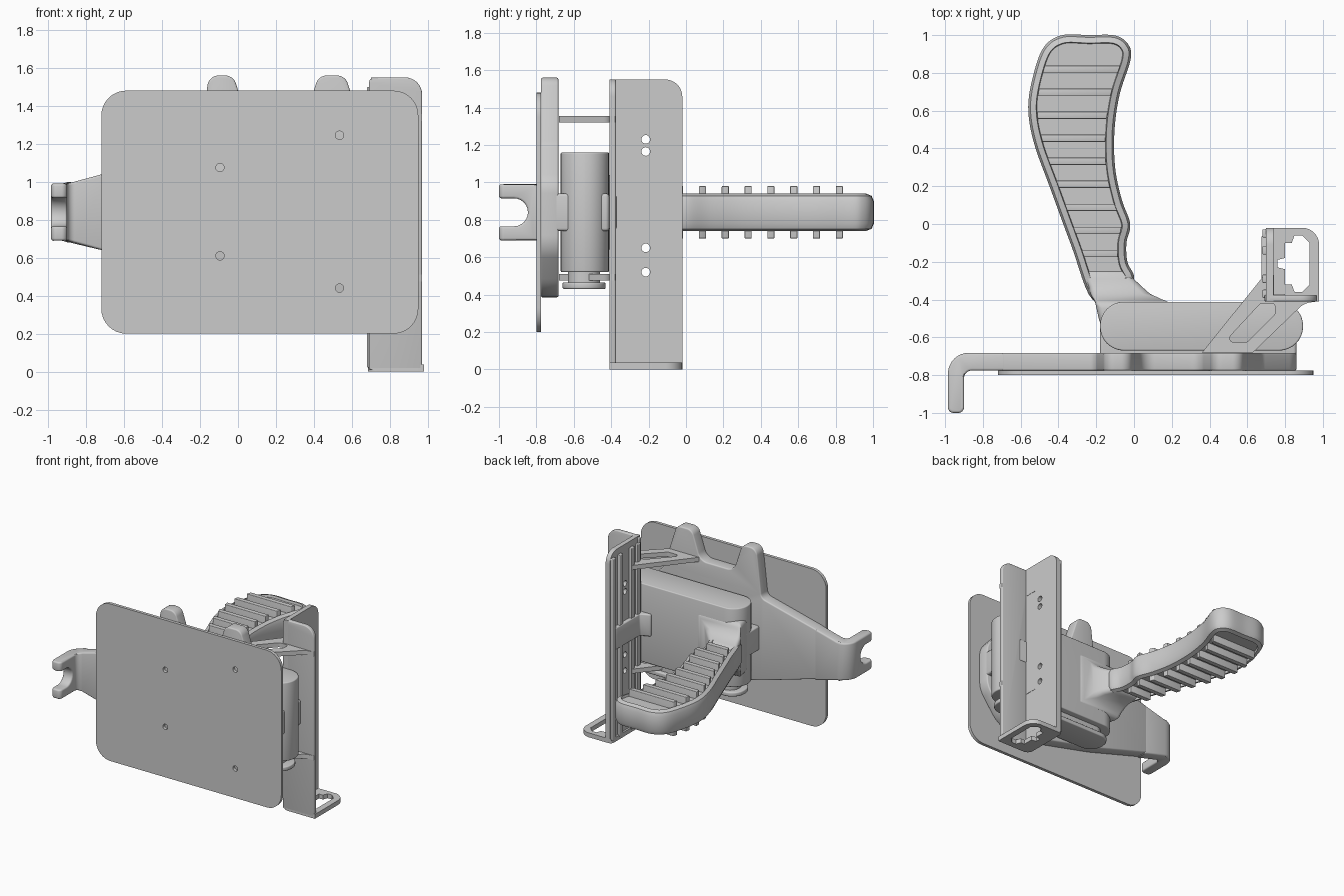
import bpy, bmesh, math
from mathutils import Vector

if "Cube" in bpy.data.objects:
    bpy.data.objects.remove(bpy.data.objects["Cube"])

MAPS = {'z': lambda u, v, w: (u, v, w),
        'y': lambda u, v, w: (u, w, v),
        'x': lambda u, v, w: (w, u, v)}


def fillet(pts, n=8):
    """Round polygon corners; each point is (u, v) or (u, v, radius)."""
    out = []
    for i, p in enumerate(pts):
        b = Vector(p[:2])
        if len(p) < 3:
            out.append(b)
            continue
        a, c = Vector(pts[i - 1][:2]) - b, Vector(pts[(i + 1) % len(pts)][:2]) - b
        half = a.angle(c) / 2
        d = min(p[2] / math.tan(half), a.length * .49, c.length * .49)
        a, c, w = b + a.normalized() * d, b + c.normalized() * d, math.sin(half)
        for k in range(n + 1):
            t = k / n
            k0, k1, k2 = (1 - t) ** 2, 2 * w * t * (1 - t), t * t
            out.append((a * k0 + b * k1 + c * k2) / (k0 + k1 + k2))
    return out


def smooth_loop(pts, n=6):
    """Closed Catmull-Rom curve through points."""
    v, m, out = [Vector(p) for p in pts], len(pts), []
    for i in range(m):
        a, b, c, d = v[i - 1], v[i], v[(i + 1) % m], v[(i + 2) % m]
        for k in range(n):
            t = k / n
            out.append(.5 * (2 * b + (c - a) * t + (2 * a - 5 * b + 4 * c - d) * t * t
                             + (3 * b - a - 3 * c + d) * t ** 3))
    return out


def circle(u, v, r, n=20):
    return [(u + r * math.cos(2 * math.pi * k / n), v + r * math.sin(2 * math.pi * k / n))
            for k in range(n)]


def finish(name, bm, bevel=0.0, cutter=None):
    bmesh.ops.recalc_face_normals(bm, faces=bm.faces[:])
    me = bpy.data.meshes.new(name)
    bm.to_mesh(me)
    bm.free()
    ob = bpy.data.objects.new(name, me)
    bpy.context.collection.objects.link(ob)
    bpy.ops.object.select_all(action='DESELECT')
    bpy.context.view_layer.objects.active = ob
    ob.select_set(True)
    if cutter:
        m = ob.modifiers.new("cut", 'BOOLEAN')
        m.object, m.operation = cutter, 'DIFFERENCE'
    if bevel:
        m = ob.modifiers.new("bevel", 'BEVEL')
        m.width, m.segments, m.limit_method, m.angle_limit = bevel, 3, 'ANGLE', math.radians(50)
    if ob.modifiers:
        bpy.ops.object.convert(target='MESH')
        ob = bpy.context.object
    bpy.ops.object.shade_smooth_by_angle(angle=math.radians(35))
    return ob


def prism_bm(outline, axis, lo, hi, holes=()):
    bm = bmesh.new()
    f = MAPS[axis]
    loops = [[bm.verts.new(f(p[0], p[1], lo)) for p in lp] for lp in [outline, *holes]]
    if holes:
        edges = [bm.edges.new((lp[i - 1], lp[i])) for lp in loops for i in range(len(lp))]
        bmesh.ops.triangle_fill(bm, edges=edges, use_beauty=True)
    else:
        bm.faces.new(loops[0])
    ext = bmesh.ops.extrude_face_region(bm, geom=bm.faces[:])
    bmesh.ops.translate(bm, vec=f(0, 0, hi - lo),
                        verts=[g for g in ext['geom'] if isinstance(g, bmesh.types.BMVert)])
    bmesh.ops.recalc_face_normals(bm, faces=bm.faces[:])
    return bm


def prism(name, outline, axis, lo, hi, holes=(), bevel=0.0):
    return finish(name, prism_bm(outline, axis, lo, hi, holes), bevel)


def rect(u0, u1, v0, v1, r=0.0):
    pts = [(u0, v0), (u1, v0), (u1, v1), (u0, v1)]
    return fillet([(*p, r) for p in pts]) if r else pts


MID = 0.84

# front plate with four screw holes
prism("front_plate", rect(-.72, .95, .2, 1.48, .13), 'y', -.80, -.775,
      [circle(x, z, .022) for x, z in ((-.095, 1.075), (-.095, .61), (.535, 1.245), (.535, .44))])

# backing bracket with two prongs
prism("backing_bracket", fillet([
    (-.70, 1.045), (-.2, 1.17, .05), (-.155, 1.56, .06), (-.025, 1.56, .06), (.05, 1.33, .08),
    (.35, 1.33, .08), (.425, 1.56, .06), (.565, 1.56, .06), (.68, 1.2, .1), (.86, 1.0, .15),
    (.86, .65, .2), (.66, .385, .25), (.3, .385, .2), (-.2, .5, .1), (-.70, .645)]),
    'y', -.776, -.682, bevel=.01)

# hook arm, tapered, with a U notch in its tip
notch = prism("notch_cutter", [(-1.1, MID - .075), (-.92, MID - .075)]
              + [(-.92 + .075 * math.cos(a), MID + .075 * math.sin(a))
                 for a in (math.pi * (k / 12 - .5) for k in range(1, 12))]
              + [(-.92, MID + .075), (-1.1, MID + .075)], 'x', -1.2, -.86)
bm = prism_bm(fillet([(-.68, -.682), (-.985, -.682, .11), (-.985, -1, .03), (-.90, -1, .03),
                      (-.90, -.776, .04), (-.68, -.776)]), 'z', -1, 1)
for v in bm.verts:
    v.co.z = MID + v.co.z * (.15 + max(0, v.co.x + .9) * .27)
finish("hook_arm", bm, .012, notch)
bpy.data.objects.remove(notch)

# rounded body, bottom cap and the strap tying it to the bracket
prism("body", rect(-.18, .895, -.67, -.412, .129), 'z', .52, 1.16, bevel=.008)
prism("body_cap", rect(-.15, .87, -.66, -.43, .11), 'z', .43, .465, bevel=.008)
prism("body_cap_neck", rect(-.1, .8, -.63, -.46, .08), 'z', .46, .53)
prism("strap", fillet([(-.18, -.776), (.86, -.776), (.86, -.41, .02), (-.1, -.42), (-.18, -.5)]),
      'z', MID - .1, MID + .1, bevel=.015)

# grip: rounded edge and recessed panel on both faces
grip = smooth_loop([(-.22, -.40), (-.33, -.12), (-.44, .18), (-.53, .43), (-.56, .62), (-.53, .80),
                    (-.475, .94), (-.38, 1.0), (-.24, 1.0), (-.10, .998), (-.03, .95), (-.018, .87),
                    (-.075, .69), (-.103, .5), (-.10, .3), (-.065, .13), (-.02, 0), (-.04, -.1),
                    (-.035, -.2), (0, -.29), (-.08, -.36)])
bm = prism_bm(grip, 'z', MID - .06, MID + .06)
caps = [f for f in bm.faces if abs(f.normal.z) > .9]
for inset, depth in ((.012, .028), (.03, .012), (.004, -.02)):
    bmesh.ops.inset_region(bm, faces=caps, thickness=inset, depth=depth, use_even_offset=True)
finish("grip", bm)


def span(y):
    xs = []
    for i, b in enumerate(grip):
        a = grip[i - 1]
        if (a.y - y) * (b.y - y) < 0:
            xs.append(a.x + (b.x - a.x) * (y - a.y) / (b.y - a.y))
    return min(xs), max(xs)


# cross ribs standing through the grip
for i in range(9):
    y = .82 - .122 * i
    (a0, a1), (b0, b1) = span(y - .019), span(y + .019)
    prism(f"grip_rib_{i + 1}", [(a0 + .046, y - .019), (a1 - .046, y - .019),
                                (b1 - .046, y + .019), (b0 + .046, y + .019)],
          'z', MID - .14, MID + .14, bevel=.004)

# flared root blending the grip into the body
bm, rings = bmesh.new(), []
for y, x0, x1, h in ((-.24, -.27, -.03, .085), (-.29, -.26, -.002, .1), (-.33, -.243, .04, .112),
                     (-.37, -.23, .085, .138), (-.40, -.215, .15, .18), (-.418, -.205, .2, .22),
                     (-.54, -.178, .2, .22)):
    rings.append([bm.verts.new((x, y, MID + s * h))
                  for x, s in ((x0, -1), (x1, -1), (x1, 1), (x0, 1))])
for r, q in zip(rings, rings[1:]):
    for k in range(4):
        bm.faces.new((r[k - 1], r[k], q[k], q[k - 1]))
bm.faces.new(rings[0])
bm.faces.new(rings[-1])
finish("grip_root", bm, .03)

# upper and lower triangular braces
brace = fillet([(.36, -.68), (.69, -.27), (.74, -.27), (.74, -.38), (.97, -.38), (.97, -.41),
                (.90, -.42, .1), (.63, -.68)])
window = fillet([(.48, -.625, .02), (.67, -.42, .03), (.75, -.42, .02), (.745, -.48, .02),
                 (.60, -.625, .02)], 4)
for name, z in (("upper_brace", 1.32), ("lower_brace", .475)):
    prism(name, brace, 'z', z, z + .036, [window])

# angle rail: front leaf, side leaf with holes, outer ridges and foot
prism("rail_front_leaf", fillet([(.69, .01), (.97, .01), (.97, 1.55, .09), (.69, 1.55, .03)]),
      'y', -.41, -.375, bevel=.008)
prism("rail_side_leaf", fillet([(-.41, .01), (-.02, .01), (-.02, 1.55, .09), (-.41, 1.55)]),
      'x', .70, .738, [circle(-.215, z, .023) for z in (1.23, 1.165, .65, .52)])
for i, y in enumerate((-.37, -.29, -.14, -.05)):
    prism(f"rail_ridge_{i + 1}", rect(y - .022, y + .022, .02, 1.5), 'x', .68, .705, bevel=.006)
slot = [(.80, -.10), (.835, -.10), (.85, -.06), (.89, -.06), (.93, -.10), (.93, -.32), (.89, -.36),
        (.85, -.36), (.835, -.32), (.80, -.32), (.80, -.24), (.76, -.23), (.76, -.19), (.80, -.18)]
prism("rail_foot", fillet([(.685, -.41, .05), (.98, -.41), (.98, -.02, .09), (.685, -.02, .03)]),
      'z', 0, .036, [slot])

# clamp joining rail and strap
prism("rail_clamp", fillet([(.675, -.06), (.71, -.06), (.71, -.37), (.80, -.37), (.80, -.45),
                            (.60, -.45), (.60, -.40), (.675, -.37)]), 'z', .75, .93, bevel=.01)
